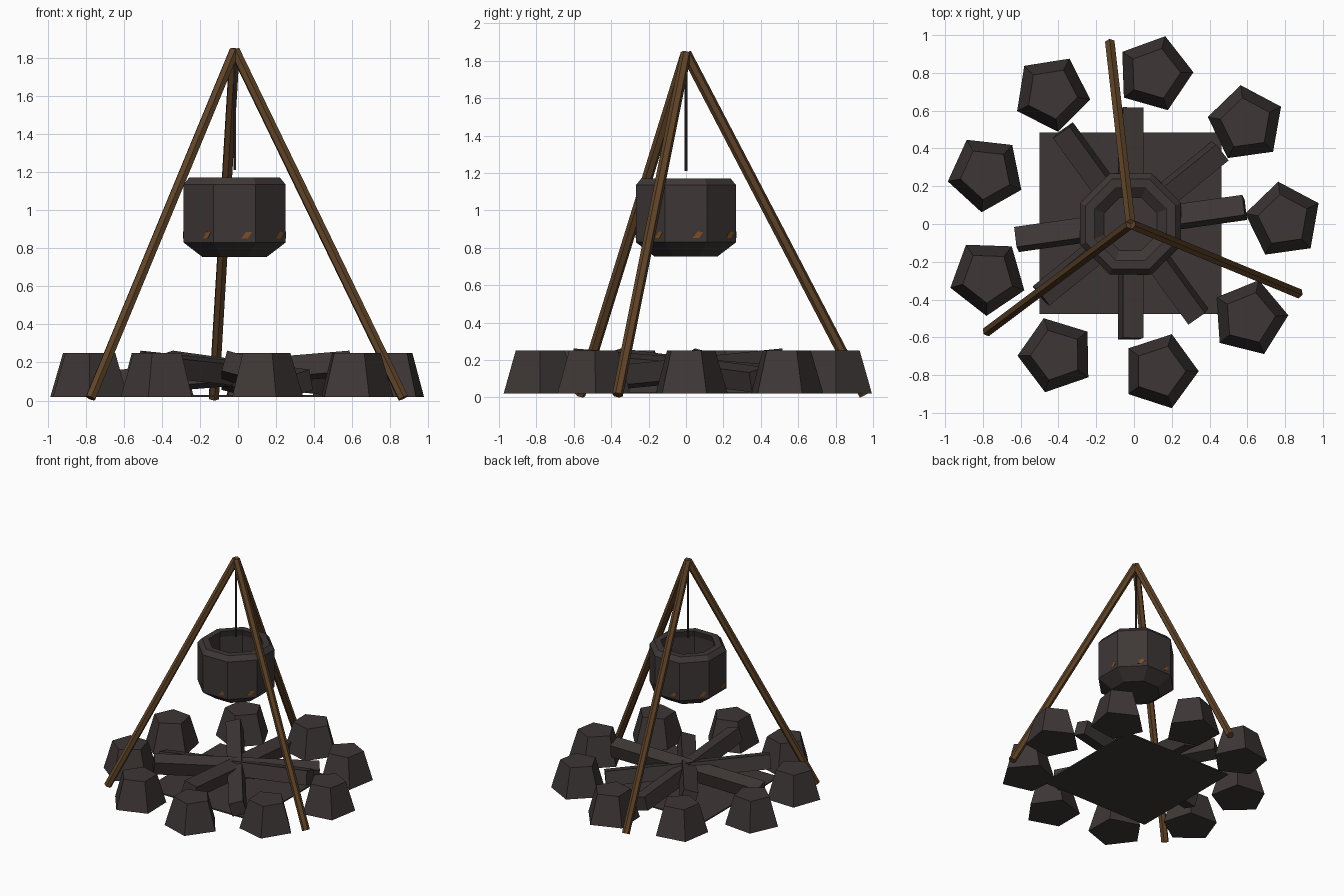
import bpy, bmesh, math
from mathutils import Vector, Matrix

if "Cube" in bpy.data.objects:
    bpy.data.objects.remove(bpy.data.objects["Cube"])

CX = -0.018  # axis of the fire and tripod


def mat(name, rgb):
    m = bpy.data.materials.new(name)
    m.diffuse_color = (*rgb, 1)
    m.use_nodes = True
    m.node_tree.nodes["Principled BSDF"].inputs["Base Color"].default_value = m.diffuse_color
    return m


CHAR = mat("charred_stone", (0.048, 0.038, 0.037))
WOOD = mat("brown_wood", (0.115, 0.056, 0.021))
RUST = mat("rust_orange", (0.2, 0.075, 0.018))


def add(name, bm, material):
    bmesh.ops.recalc_face_normals(bm, faces=bm.faces)
    me = bpy.data.meshes.new(name)
    bm.to_mesh(me)
    bm.free()
    me.materials.append(material)
    ob = bpy.data.objects.new(name, me)
    bpy.context.collection.objects.link(ob)
    return ob


def rod(name, a, b, r, sides, material, roll=0):
    """Straight prism from a to b; roll turns the section about its axis."""
    a, b = Vector(a), Vector(b)
    d = (b - a).normalized()
    side = d.cross(Vector((0, 0, 1)))
    side = side.normalized() if side.length > 1e-4 else Vector((1, 0, 0))
    up = side.cross(d)
    rot = Matrix((side, up, d)).transposed().to_4x4()
    bm = bmesh.new()
    bmesh.ops.create_cone(bm, cap_ends=True, segments=sides, radius1=r, radius2=r,
                          depth=(b - a).length,
                          matrix=Matrix.Translation((a + b) / 2) @ rot @ Matrix.Rotation(roll, 4, 'Z'))
    return add(name, bm, material)


# Ring of nine five-sided stones, each with its own turn
turns = [26, 26, 2, -9, -24.5, -20, 1 + 180, 0, 4]
for i, t in enumerate(turns):
    ang = math.radians(1 + 40 * i)
    bm = bmesh.new()
    ring = [[bm.verts.new((CX + 0.81 * math.cos(ang) + r * math.cos(math.radians(t + 72 * k)),
                           0.006 + 0.80 * math.sin(ang) + r * math.sin(math.radians(t + 72 * k)), z))
             for k in range(5)] for r, z in ((0.206, 0.02), (0.138, 0.25))]
    bm.faces.new(ring[0])
    bm.faces.new(ring[1])
    for k in range(5):
        n = (k + 1) % 5
        bm.faces.new((ring[0][k], ring[0][n], ring[1][n], ring[1][k]))
    add(f"fire_stone_{i + 1}", bm, CHAR)

# Square ash bed
bm = bmesh.new()
bmesh.ops.create_cube(bm, size=1, matrix=Matrix.Translation((CX, 0.004, 0.025))
                      @ Matrix.Diagonal((0.965, 0.96, 0.01, 1)))
add("ash_bed", bm, CHAR)

# Four long crossed logs, each with one end raised
for i, a in enumerate((8, 126, 219, 270)):
    d = Vector((0.61 * math.cos(math.radians(a)), 0.61 * math.sin(math.radians(a)), 0.05))
    c = Vector((CX, 0.003, 0.145))
    rod(f"burnt_log_{i + 1}", c - d, c + d, 0.078, 4, CHAR, math.radians(45 + 15))

# Tripod legs
apex = (CX, 0, 1.84)
for i, (x, y) in enumerate(((-0.775, -0.567), (0.868, -0.366), (-0.127, 0.955))):
    rod(f"tripod_leg_{i + 1}", (x, y, 0.013), apex, 0.029, 6, WOOD)

# Hanging rod
rod("hanging_chain", (CX, 0, 1.21), (CX, 0, 1.84), 0.008, 6, CHAR)

# Eight-sided cauldron: profile of (flat-side radius, height), outside to inside
profile = [(0.17, 0.755), (0.268, 0.83), (0.268, 1.135), (0.238, 1.172), (0.19, 1.172),
           (0.205, 1.12), (0.205, 0.86), (0.14, 0.81)]
bm = bmesh.new()
rings = []
for ap, z in profile:
    R = ap / math.cos(math.pi / 8)
    rings.append([bm.verts.new((CX + R * math.cos(math.pi / 8 + k * math.pi / 4),
                                R * math.sin(math.pi / 8 + k * math.pi / 4), z)) for k in range(8)])
for lo, hi in zip(rings, rings[1:]):
    for k in range(8):
        n = (k + 1) % 8
        bm.faces.new((lo[k], lo[n], hi[n], hi[k]))
bm.faces.new(rings[0])
bm.faces.new(rings[-1])
add("cauldron", bm, CHAR)

# Small rust patch low on every cauldron side
patch = [(0.035, 0.852), (0.07, 0.852), (0.092, 0.885), (0.062, 0.887)]
bm = bmesh.new()
for k in range(8):
    rot = Matrix.Translation((CX, 0, 0)) @ Matrix.Rotation(k * math.pi / 4, 4, 'Z')
    f = bm.faces.new([bm.verts.new(rot @ Vector((0.267, t, z))) for t, z in patch])
    out = bmesh.ops.extrude_face_region(bm, geom=[f])["geom"]
    bmesh.ops.translate(bm, vec=rot.to_3x3() @ Vector((0.003, 0, 0)),
                        verts=[v for v in out if isinstance(v, bmesh.types.BMVert)])
add("rust_patches", bm, RUST)
